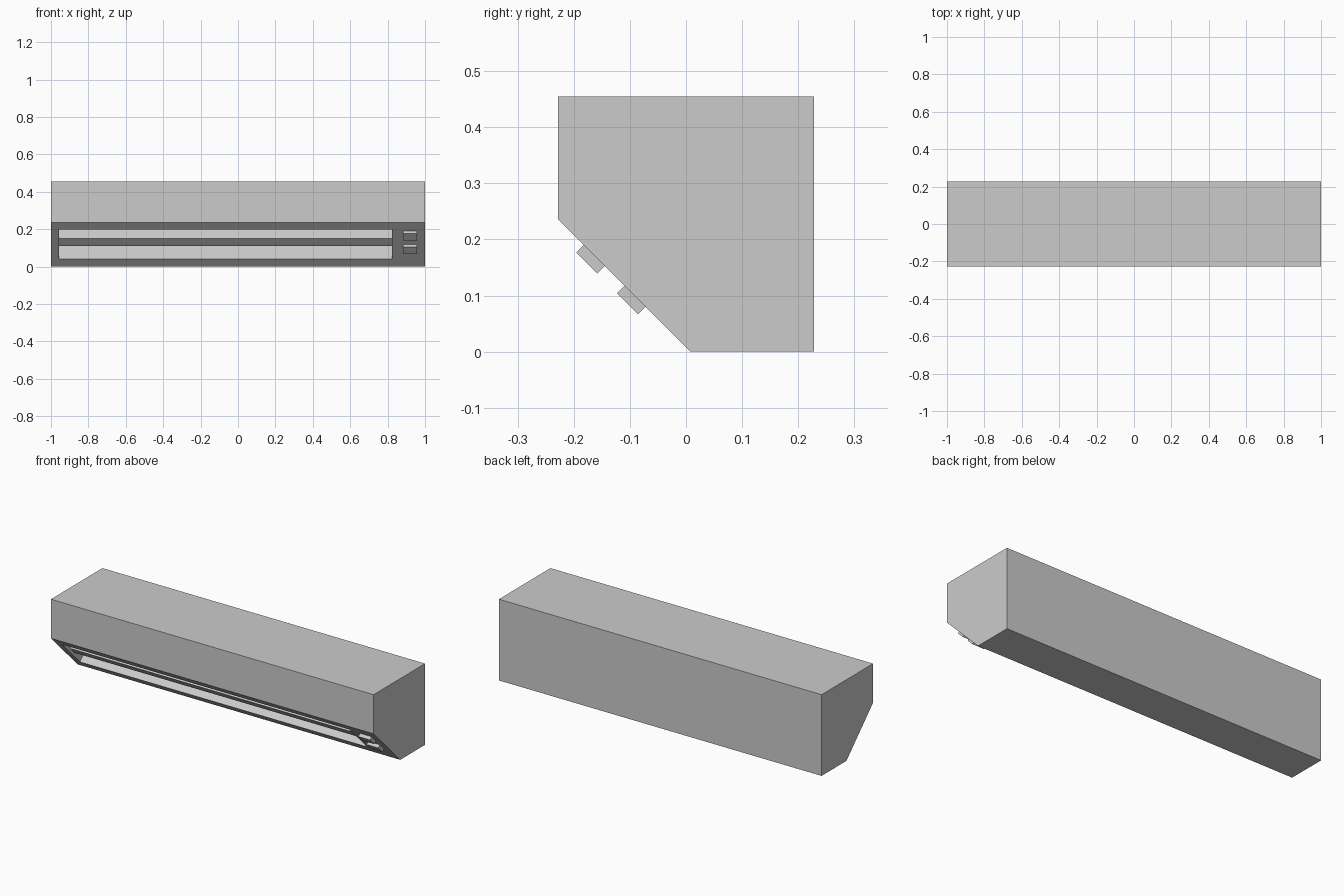
import bpy, bmesh
from mathutils import Matrix, Vector

cube = bpy.data.objects.get("Cube")
if cube:
    bpy.data.objects.remove(cube, do_unlink=True)

grey = bpy.data.materials.new("light_grey")
grey.use_nodes = True
colour = (0.6, 0.6, 0.6, 1)
grey.diffuse_color = colour
grey.node_tree.nodes["Principled BSDF"].inputs["Base Color"].default_value = colour

# Frame of the sloping face: x across, y up the slope, z outward
R = 0.5 ** 0.5
SLOPE = Matrix(((1, 0, 0, 0), (0, -R, -R, 0.008), (0, R, -R, 0), (0, 0, 0, 1)))


def make_object(name, bm):
    bmesh.ops.recalc_face_normals(bm, faces=bm.faces)
    mesh = bpy.data.meshes.new(name)
    bm.to_mesh(mesh)
    bm.free()
    mesh.materials.append(grey)
    obj = bpy.data.objects.new(name, mesh)
    bpy.context.collection.objects.link(obj)
    return obj


def slope_box(name, low, high):
    """Box given by two corners in the frame of the sloping face."""
    low, high = Vector(low), Vector(high)
    bm = bmesh.new()
    bmesh.ops.create_cube(bm, size=1)
    for v in bm.verts:
        v.co = SLOPE @ Vector([(a + b) / 2 + c * (b - a)
                               for a, b, c in zip(low, high, v.co)])
    return make_object(name, bm)


# Housing: side profile extruded along x
profile = [(0.008, 0), (0.228, 0), (0.228, 0.455), (-0.228, 0.455), (-0.228, 0.236)]
bm = bmesh.new()
end = bm.faces.new([bm.verts.new((-1, y, z)) for y, z in profile])
sweep = bmesh.ops.extrude_face_region(bm, geom=[end])
bmesh.ops.translate(bm, vec=(2, 0, 0),
                    verts=[g for g in sweep["geom"] if isinstance(g, bmesh.types.BMVert)])
housing = make_object("housing", bm)

# Long outlet cut into the slope
DEPTH = 0.14
cutter = slope_box("outlet_cutter", (-0.957, 0.057, -DEPTH), (0.823, 0.28, 0.05))
cutter.hide_render = True
cut = housing.modifiers.new("outlet", "BOOLEAN")
cut.operation = "DIFFERENCE"
cut.solver = "EXACT"
cut.object = cutter
bpy.context.view_layer.objects.active = housing
bpy.ops.object.modifier_apply(modifier=cut.name)
bpy.data.objects.remove(cutter, do_unlink=True)

# Divider set back inside the outlet
slope_box("outlet_divider", (-0.957, 0.141, -DEPTH), (0.823, 0.197, -0.015))

# Switches beside the outlet
for name, u in (("lower_switch", 0.113), ("upper_switch", 0.216)):
    slope_box(name, (0.883, u, -0.005), (0.956, u + 0.053, 0.019))
